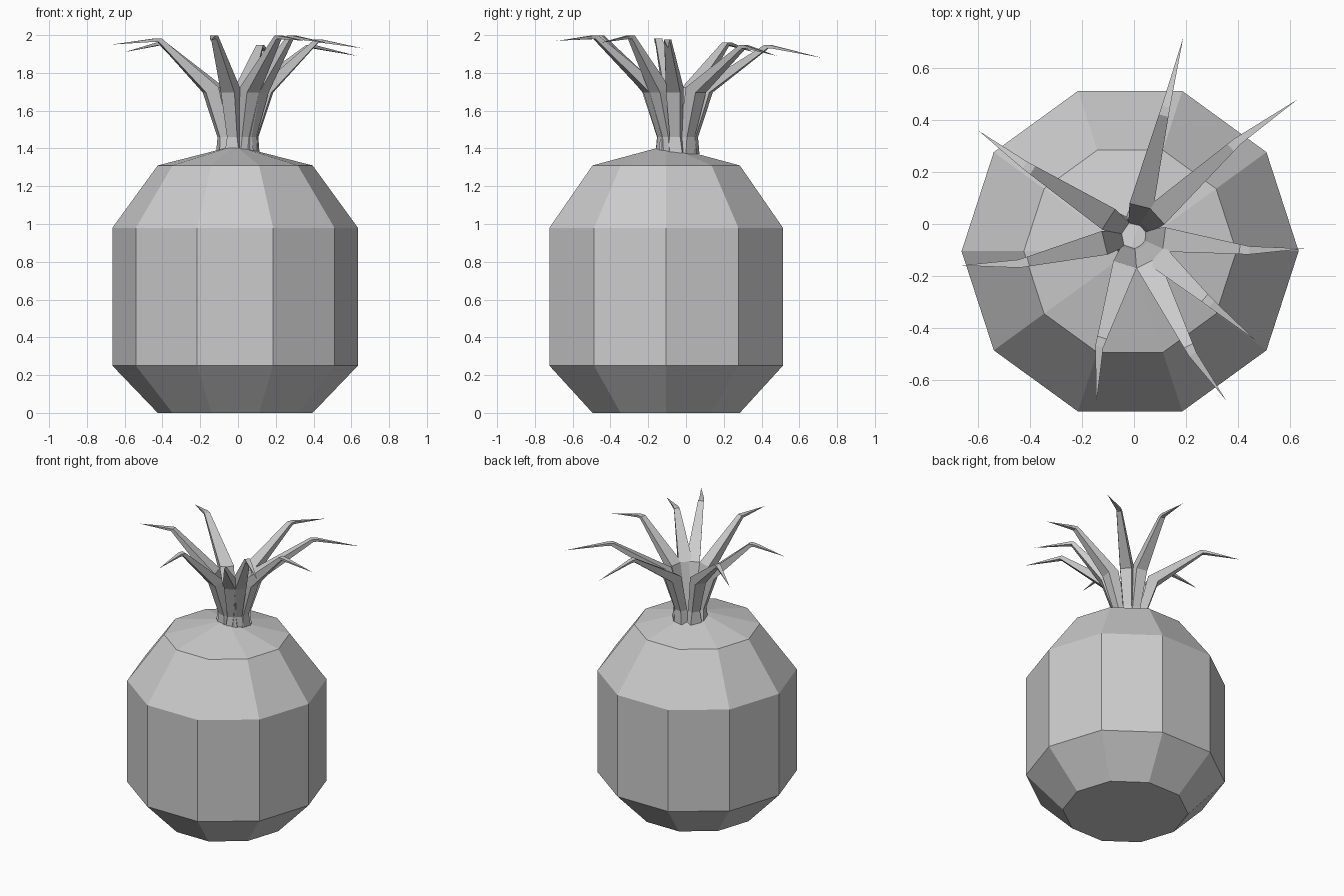
import bpy, bmesh, math
from mathutils import Vector

cube = bpy.data.objects.get("Cube")
if cube:
    bpy.data.objects.remove(cube, do_unlink=True)

grey = bpy.data.materials.new("plain grey")
grey.use_nodes = True
colour = (0.6, 0.6, 0.6, 1)
grey.diffuse_color = colour
grey.node_tree.nodes["Principled BSDF"].inputs["Base Color"].default_value = colour


def finish(bm, name):
    bmesh.ops.recalc_face_normals(bm, faces=bm.faces)
    mesh = bpy.data.meshes.new(name)
    bm.to_mesh(mesh)
    bm.free()
    mesh.materials.append(grey)
    bpy.context.collection.objects.link(bpy.data.objects.new(name, mesh))


def skin(bm, rings, tip):
    """Join equal rings of vertices, cap the first and close the last to a tip."""
    n = len(rings[0])
    loops = [[bm.verts.new(p) for p in ring] for ring in rings]
    end = bm.verts.new(tip)
    bm.faces.new(loops[0])
    for a, b in zip(loops, loops[1:]):
        for i in range(n):
            j = (i + 1) % n
            bm.faces.new((a[i], a[j], b[j], b[i]))
    for i in range(n):
        bm.faces.new((loops[-1][i], loops[-1][(i + 1) % n], end))


# Ten-sided fruit body
centre = Vector((-0.015, -0.105, 0))
bm = bmesh.new()
rings = []
for r, z in ((0.41, 0), (0.65, 0.25), (0.65, 0.98), (0.41, 1.31)):
    rings.append([centre + Vector((r * math.cos(i * math.tau / 10),
                                   r * math.sin(i * math.tau / 10), z)) for i in range(10)])
skin(bm, rings, centre + Vector((0, 0, 1.415)))
finish(bm, "fruit_body")


def leaf(name, bend, tip):
    """Blade that rises from the crown, leans out, then folds over to a point."""
    root = Vector((0, -0.045, 0))
    bend, tip = Vector(bend), Vector(tip)
    out = Vector((bend.x, bend.y, 0)) - root
    out.normalize()
    side = Vector((-out.y, out.x, 0))
    up = Vector((0, 0, 1))
    lean = (out * 0.65 - up * 0.75).normalized()
    low = root + out * 0.075
    mid = root + out * 0.15
    # centre, thickness direction, half width, half thickness
    stations = (
        (low + up * 1.37, out, 0.05, 0.035),
        (low + out * 0.005 + up * 1.46, out, 0.035, 0.025),
        (mid + up * 1.71, (out - up * 0.4).normalized(), 0.047, 0.036),
        (bend - out * 0.015 - up * 0.012, lean, 0.019, 0.012),
        (bend + out * 0.015 - up * 0.012, (out * 0.2 - up).normalized(), 0.016, 0.009),
    )
    bm = bmesh.new()
    rings = [[c + side * w * s + d * t * k for s, k in ((-1, -1), (1, -1), (0.8, 1), (-0.8, 1))]
             for c, d, w, t in stations]
    skin(bm, rings, tip)
    finish(bm, name)


# Crown of eight leaves
leaves = {
    "back": ((0.12, 0.44, 1.95), (0.19, 0.72, 1.88)),
    "back_left": ((0.39, 0.31, 1.95), (0.63, 0.48, 1.89)),
    "left": ((0.43, -0.10, 1.98), (0.66, -0.095, 1.93)),
    "front_left": ((0.29, -0.30, 2.0), (0.47, -0.45, 1.96)),
    "front_inner": ((0.22, -0.49, 2.0), (0.355, -0.68, 1.97)),
    "front": ((-0.13, -0.46, 2.0), (-0.145, -0.69, 1.97)),
    "right": ((-0.43, -0.15, 1.985), (-0.67, -0.16, 1.95)),
    "back_right": ((-0.41, 0.22, 1.965), (-0.60, 0.36, 1.91)),
}
for place, (bend, tip) in leaves.items():
    leaf("leaf_" + place, bend, tip)
